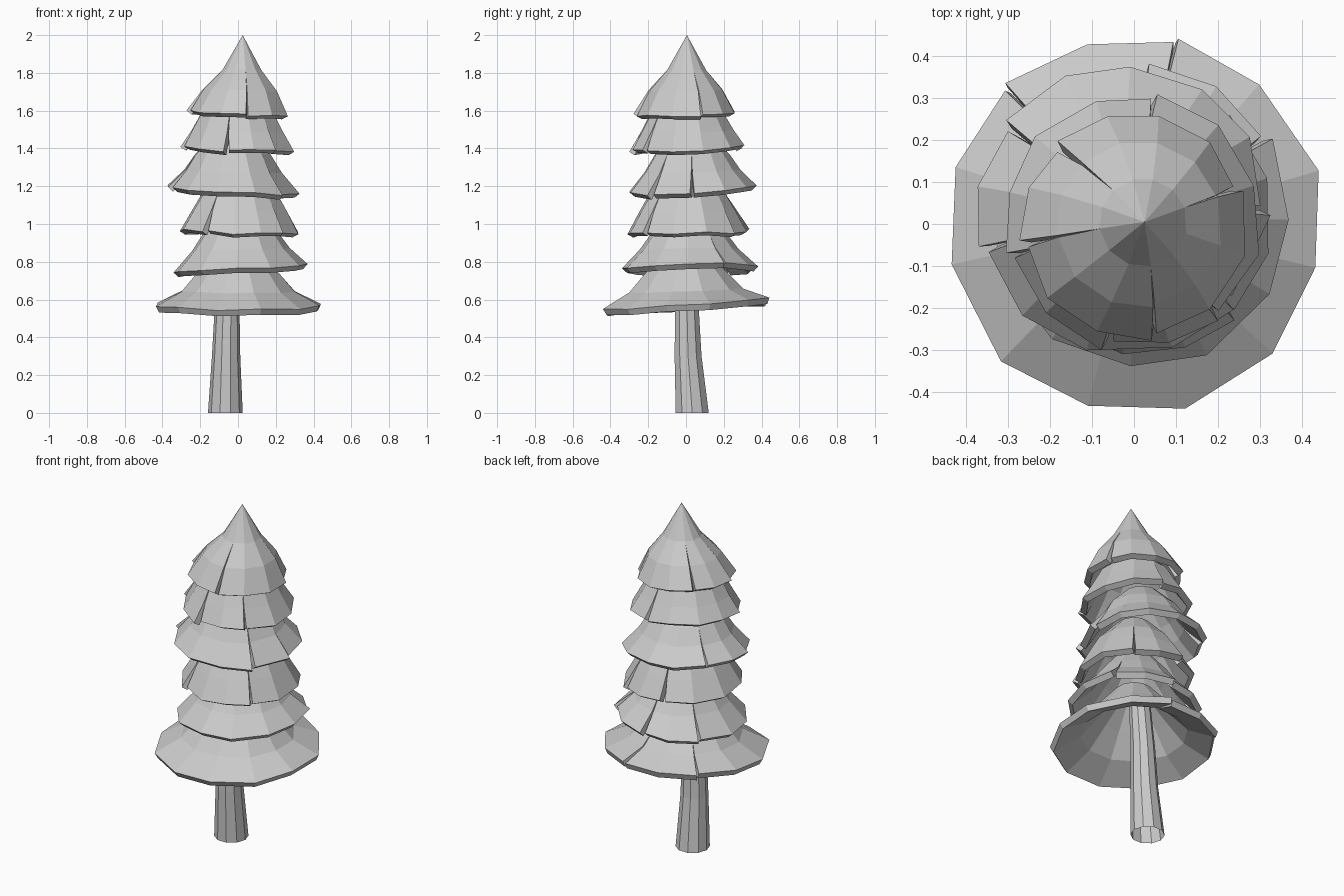
import bpy, bmesh, math, random
from mathutils import Vector

random.seed(4)
if "Cube" in bpy.data.objects:
    bpy.data.objects.remove(bpy.data.objects["Cube"])

grey = bpy.data.materials.new("plain grey")
grey.use_nodes = True
grey.diffuse_color = (0.6, 0.6, 0.6, 1)
grey.node_tree.nodes["Principled BSDF"].inputs["Base Color"].default_value = (0.6, 0.6, 0.6, 1)


def add_object(name, bm):
    bmesh.ops.remove_doubles(bm, verts=bm.verts, dist=0.0005)
    bmesh.ops.recalc_face_normals(bm, faces=bm.faces)
    mesh = bpy.data.meshes.new(name)
    bm.to_mesh(mesh)
    bm.free()
    mesh.materials.append(grey)
    obj = bpy.data.objects.new(name, mesh)
    bpy.context.collection.objects.link(obj)
    return obj


def skin(bm, columns):
    """Faces between neighbouring columns of points."""
    made = [[bm.verts.new(p) for p in col] for col in columns]
    for a, b in zip(made, made[1:]):
        for i in range(len(a) - 1):
            bm.faces.new((a[i], b[i], b[i + 1], a[i + 1]))


def tier(name, profile, slits, centre=(0, 0), tilt=(0, 0), tip=(0, 0)):
    """Skirt of panels that join at the top and part at the slits {angle: gap}."""
    bm = bmesh.new()
    starts = sorted(slits)
    drop = [1, 0.5, 0.12, 0]                 # how far each row follows the rim
    for start, after in zip(starts, starts[1:] + starts[:1]):
        end = after if after > start else after + 360
        count = max(1, round((end - start) / 30))
        columns = []
        for j in range(count + 1):
            edge = j in (0, count)
            turn = 0 if edge else random.uniform(-2, 2)
            wave = random.uniform(-0.008, 0.008)
            swell = random.uniform(0.98, 1.02)
            column = []
            for i, (r, z) in enumerate(profile):
                open_up = (1, 0.35, 0, 0)[i]
                angle = start + (end - start) * j / count + turn
                scale = 1 if edge else 1 + (swell - 1) * drop[i]
                if j == 0:                   # tucked side of a slit
                    gap = slits[start] * open_up
                    angle += gap
                    scale = 1 - 0.018 * gap
                if j == count:               # lifted side of a slit
                    gap = slits[after] * open_up
                    angle -= 0.6 * gap
                    scale = 1 + 0.01 * gap
                a = math.radians(angle)
                x, y = r * scale * math.cos(a), r * scale * math.sin(a)
                lift = wave * drop[i] if i < 2 else 0
                lift += (x * tilt[0] + y * tilt[1]) * drop[i]
                column.append((x + centre[0] + tip[0] * (1 - drop[i]),
                               y + centre[1] + tip[1] * (1 - drop[i]), z + lift))
            columns.append(column)
        skin(bm, columns)
    obj = add_object(name, bm)
    shell = obj.modifiers.new("thickness", "SOLIDIFY")
    shell.thickness = 0.036
    shell.offset = -1


# Leaf skirts, lowest first
tier("skirt_1", [(0.45, 0.575), (0.31, 0.645), (0.215, 0.75), (0.10, 0.88)],
     {77: 0.8, 133: 1}, tilt=(0, 0.065))
tier("skirt_2", [(0.36, 0.768), (0.262, 0.865), (0.2, 0.95), (0.09, 1.08)],
     {32: 2, 88: 2, 140: 2}, (0.015, 0.015), (0.06, 0.02))
tier("skirt_3", [(0.325, 0.958), (0.26, 1.07), (0.205, 1.16), (0.09, 1.28)],
     {-125: 2.5, -45: 2, 50: 2, 104: 2.5}, (0.01, 0.01), (-0.03, 0.02))
tier("skirt_4", [(0.345, 1.183), (0.258, 1.28), (0.2, 1.37), (0.09, 1.48)],
     {-165: 2, -40: 2.5, 0: 2.5, 143: 2}, (-0.028, 0.03), (-0.05, 0.05))
tier("skirt_5", [(0.305, 1.4), (0.25, 1.49), (0.195, 1.59), (0.09, 1.68)],
     {-102: 3, -48: 2, 80: 1.5, 195: 2}, (-0.003, 0.005), (-0.03, 0.04))

# Pointed crown
tier("crown", [(0.268, 1.588), (0.198, 1.71), (0.105, 1.815), (0, 2.0)],
     {-172: 2.5, -80: 2, 20: 2.5, 133: 2.5}, (0, -0.008), (-0.06, 0.03), (0.025, 0.013))

# Leaning trunk, open at both ends
trunk_path = [(-0.067, 0.033, 0, 0.092), (-0.063, 0.011, 0.3, 0.075),
              (-0.058, 0.005, 0.55, 0.066), (-0.03, 0.003, 0.9, 0.055)]
bm = bmesh.new()
sides = 10
skin(bm, [[Vector((x + r * math.cos(a), y + r * math.sin(a), z)) for x, y, z, r in trunk_path]
          for a in (math.tau * s / sides for s in range(sides + 1))])
add_object("trunk", bm)
